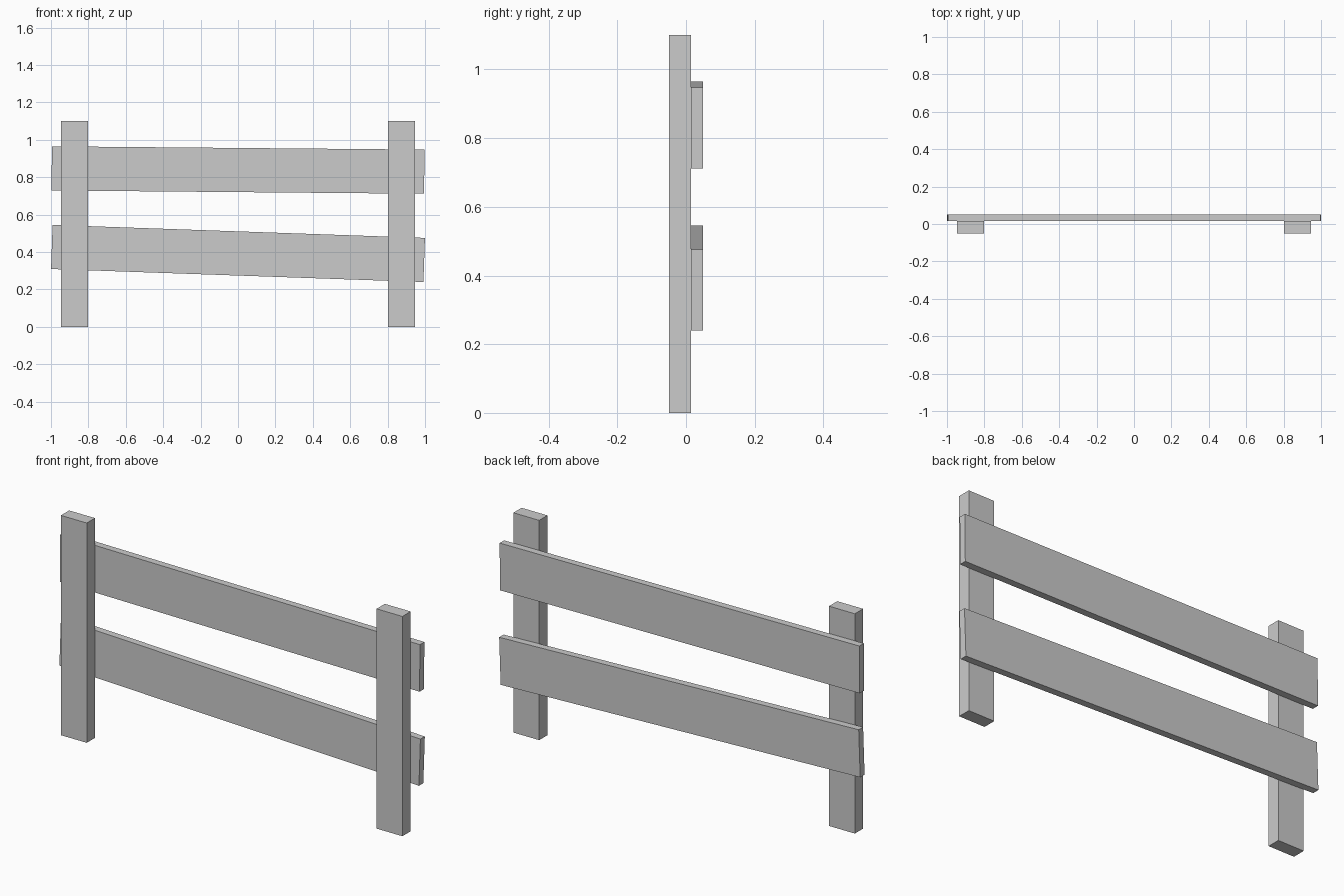
import bpy
from math import radians

if "Cube" in bpy.data.objects:
    bpy.data.objects.remove(bpy.data.objects["Cube"])


def box(name, size, center, tilt=0.0):
    """Box with given size, tilted about y in degrees (positive lowers the right end)."""
    bpy.ops.mesh.primitive_cube_add(size=1, location=center)
    ob = bpy.context.object
    ob.name = name
    ob.scale = size
    bpy.ops.object.transform_apply(location=False, rotation=False, scale=True)
    ob.rotation_euler.y = radians(tilt)
    return ob


FRONT, JOINT, BACK = -0.05, 0.015, 0.05

# Upright posts
for side, x in (("left", -0.874), ("right", 0.874)):
    box(f"{side}_post", (0.143, JOINT - FRONT, 1.1),
        (x, (FRONT + JOINT) / 2, 0.55))

# Crooked rails fixed to the back of the posts
for name, z, tilt in (("upper_rail", 0.8385, 0.5), ("lower_rail", 0.3925, 2.0)):
    box(name, (1.992, BACK - JOINT, 0.236),
        (0, (JOINT + BACK) / 2, z), tilt)
